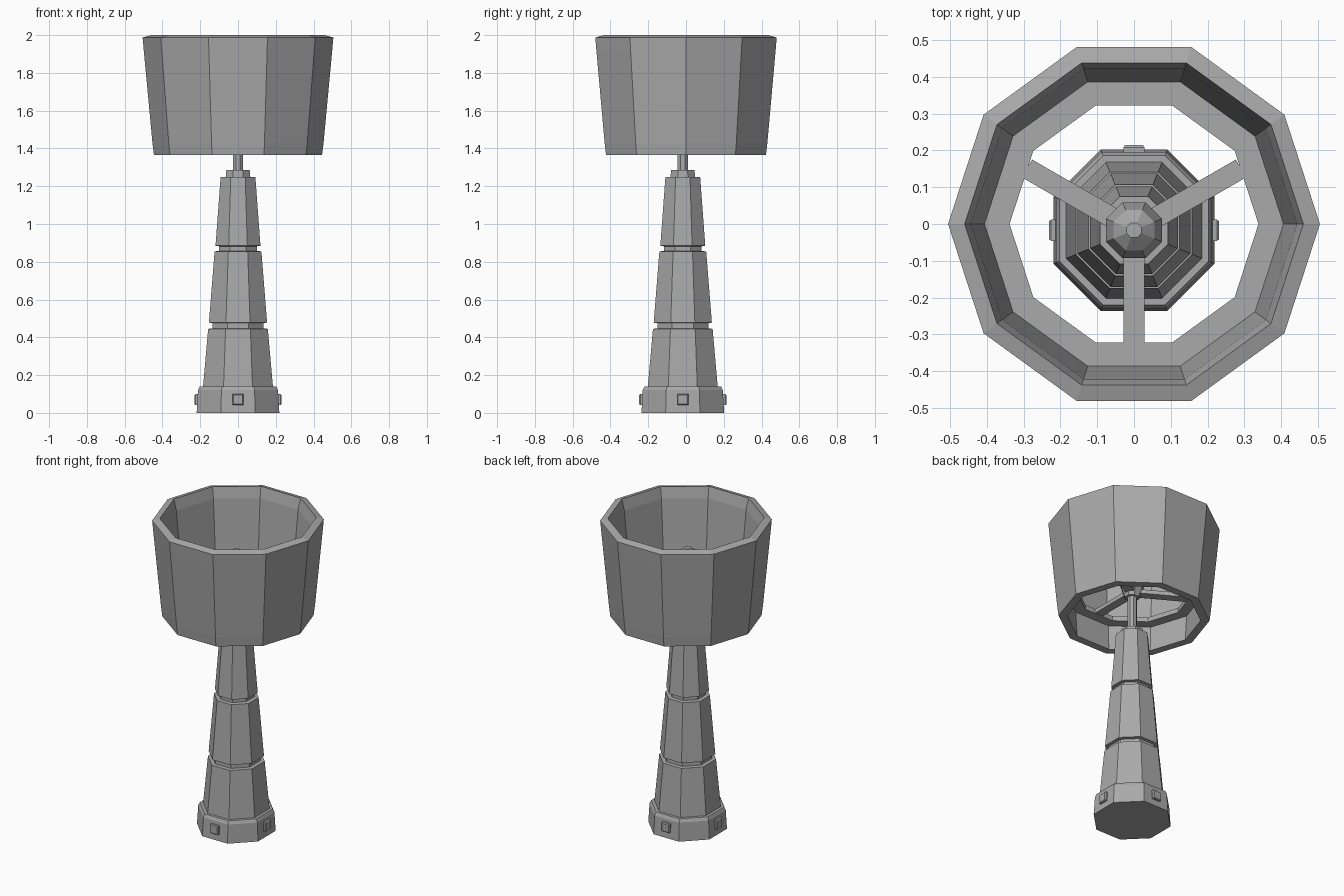
import bpy, bmesh, math
from mathutils import Matrix

old = bpy.data.objects.get("Cube")
if old:
    bpy.data.objects.remove(old, do_unlink=True)

GREY = (0.4, 0.4, 0.4, 1)
mat = bpy.data.materials.new("plain grey")
mat.use_nodes = True
mat.diffuse_color = GREY
mat.node_tree.nodes["Principled BSDF"].inputs["Base Color"].default_value = GREY

STEM_Y = -0.017
OCT = 1 / math.cos(math.pi / 8)   # flat-to-flat half width -> corner radius


def finish(name, bm):
    bmesh.ops.recalc_face_normals(bm, faces=bm.faces)
    mesh = bpy.data.meshes.new(name)
    bm.to_mesh(mesh)
    bm.free()
    mesh.materials.append(mat)
    obj = bpy.data.objects.new(name, mesh)
    bpy.context.collection.objects.link(obj)
    return obj


def lathe(name, profile, sides, turn=0.0, y=0.0, closed=False):
    """Faceted solid from (radius, z) points; closed joins last ring to first."""
    bm = bmesh.new()
    rings = []
    for r, z in profile:
        angles = [turn + 2 * math.pi * i / sides for i in range(sides)]
        rings.append([bm.verts.new((r * math.cos(a), y + r * math.sin(a), z)) for a in angles])
    pairs = list(zip(rings, rings[1:]))
    if closed:
        pairs.append((rings[-1], rings[0]))
    else:
        bm.faces.new(rings[0])
        bm.faces.new(rings[-1])
    for low, high in pairs:
        for i in range(sides):
            j = (i + 1) % sides
            bm.faces.new((low[i], low[j], high[j], high[i]))
    return finish(name, bm)


def octagon(name, profile):
    return lathe(name, [(w * OCT, z) for w, z in profile], 8, math.pi / 8, STEM_Y)


# Base and tapered three-part column with grooves
octagon("base", [(0.219, 0), (0.212, 0.12), (0.203, 0.14), (0.17, 0.14)])
octagon("column", [(0.185, 0.138), (0.158, 0.445), (0.135, 0.447), (0.135, 0.475),
                   (0.154, 0.478), (0.124, 0.855), (0.1, 0.857), (0.1, 0.882),
                   (0.119, 0.885), (0.092, 1.25)])
octagon("collar", [(0.065, 1.25), (0.062, 1.285)])
octagon("rod", [(0.027, 1.28), (0.027, 1.58)])

# Bulb on its holder
octagon("bulb", [(0.04, 1.51), (0.055, 1.55), (0.076, 1.62), (0.076, 1.7),
                 (0.055, 1.77), (0.02, 1.8)])

# Square bevelled studs on four sides of the base
for i, side in enumerate(("front", "left", "back", "right")):
    bm = bmesh.new()
    bmesh.ops.create_cube(bm, size=1, matrix=Matrix.Diagonal((0.058, 0.05, 0.058, 1)))
    front = min(bm.faces, key=lambda f: f.calc_center_median().y)
    bmesh.ops.inset_region(bm, faces=[front], thickness=0.007, depth=0.006)
    place = (Matrix.Translation((0, STEM_Y, 0.07)) @ Matrix.Rotation(i * math.pi / 2, 4, "Z")
             @ Matrix.Translation((0, -0.2, 0)))
    bmesh.ops.transform(bm, matrix=place, verts=bm.verts)
    finish(side + "_stud", bm)

# Hollow ten-sided shade with a sloping rim
lathe("shade", [(0.445, 1.365), (0.453, 1.43), (0.499, 1.92), (0.505, 1.987), (0.46, 2.0),
                (0.443, 1.93), (0.405, 1.55), (0.398, 1.43), (0.393, 1.365)], 10, closed=True)

# Support ring inside the shade
lathe("support_ring", [(0.415, 1.53), (0.415, 1.56), (0.338, 1.56), (0.338, 1.53)], 10, closed=True)

# Three spokes from the rod to the ring
for i, side in enumerate(("front", "left", "right")):
    bm = bmesh.new()
    bmesh.ops.create_cube(bm, size=1, matrix=Matrix.Diagonal((0.056, 0.335, 0.026, 1)))
    place = (Matrix.Translation((0, STEM_Y, 1.545)) @ Matrix.Rotation(i * math.tau / 3, 4, "Z")
             @ Matrix.Translation((0, -0.168, 0)))
    bmesh.ops.transform(bm, matrix=place, verts=bm.verts)
    finish(side + "_spoke", bm)
